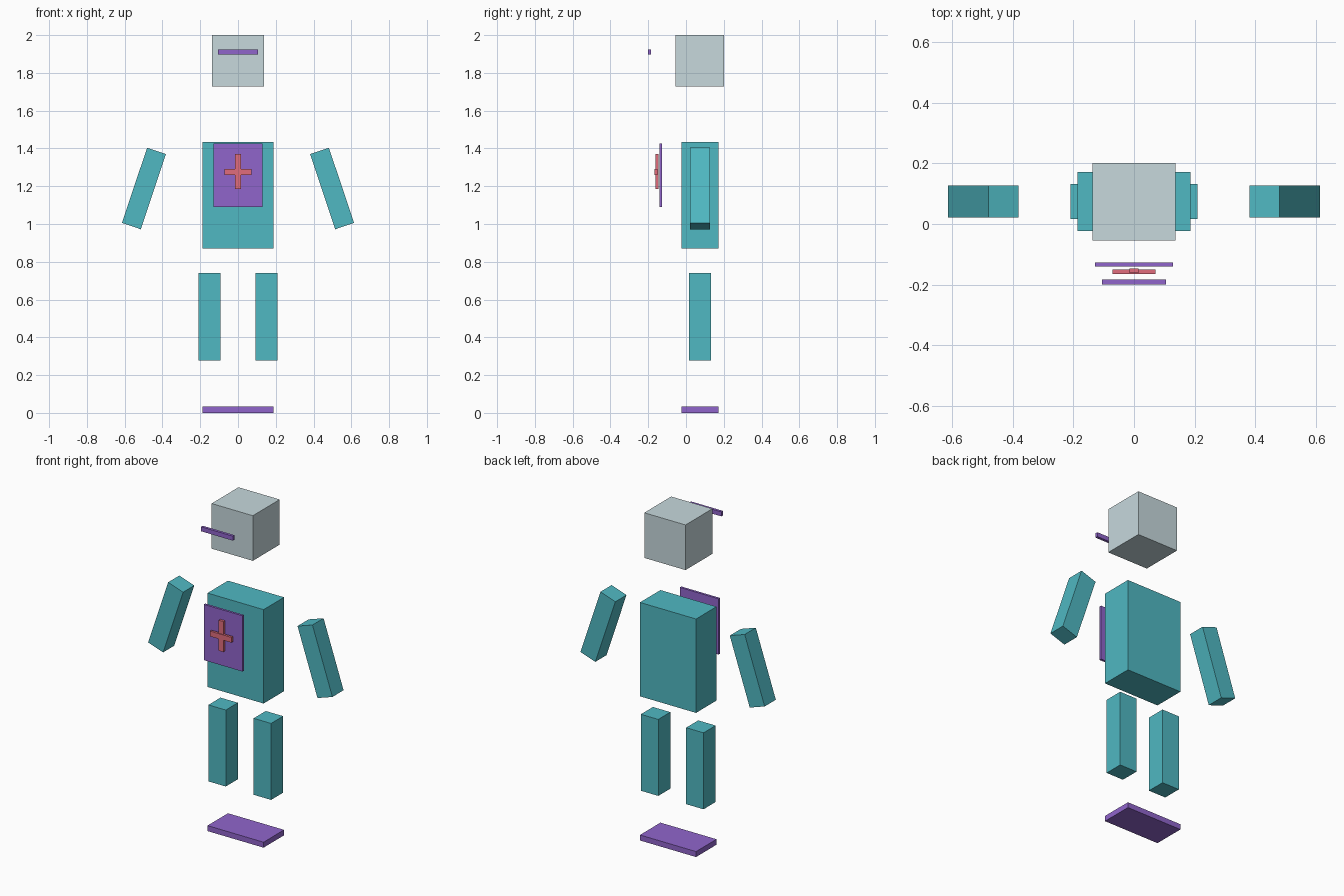
import bpy
from math import radians

if "Cube" in bpy.data.objects:
    bpy.data.objects.remove(bpy.data.objects["Cube"])


def material(name, rgb):
    m = bpy.data.materials.new(name)
    m.diffuse_color = (*rgb, 1)
    m.use_nodes = True
    m.node_tree.nodes["Principled BSDF"].inputs["Base Color"].default_value = m.diffuse_color
    return m


teal = material("teal", (0.08, 0.48, 0.54))
purple = material("purple", (0.28, 0.13, 0.6))
red = material("red", (0.75, 0.15, 0.2))
pale = material("pale", (0.57, 0.69, 0.72))


def box(name, centre, size, mat, tilt=0):
    """Box with given centre and full size, tilted about the y axis in degrees."""
    bpy.ops.mesh.primitive_cube_add(size=1, location=centre, rotation=(0, radians(tilt), 0))
    ob = bpy.context.object
    ob.name = name
    ob.scale = size
    bpy.ops.object.transform_apply(location=False, rotation=False, scale=True)
    ob.data.materials.append(mat)
    return ob


# Head and visor
box("head", (0, 0.073, 1.864), (0.275, 0.256, 0.272), pale)
box("visor", (0, -0.192, 1.91), (0.213, 0.016, 0.027), purple)

# Torso and chest panel
box("torso", (0, 0.074, 1.152), (0.374, 0.195, 0.566), teal)
box("chest_panel", (0, -0.134, 1.259), (0.258, 0.014, 0.336), purple)

# Chest cross from two overlapping bars
box("cross_upright", (0, -0.154, 1.278), (0.031, 0.015, 0.184), red)
box("cross_bar", (0, -0.158, 1.275), (0.142, 0.015, 0.032), red)

# Arms splayed outward, and legs
for side, s in (("left", -1), ("right", 1)):
    box(side + "_arm", (s * 0.498, 0.075, 1.188), (0.105, 0.106, 0.42), teal, -s * 18.5)
    box(side + "_leg", (s * 0.151, 0.074, 0.509), (0.116, 0.115, 0.461), teal)

# Foot plate
box("foot_plate", (0, 0.074, 0.0165), (0.374, 0.195, 0.033), purple)
